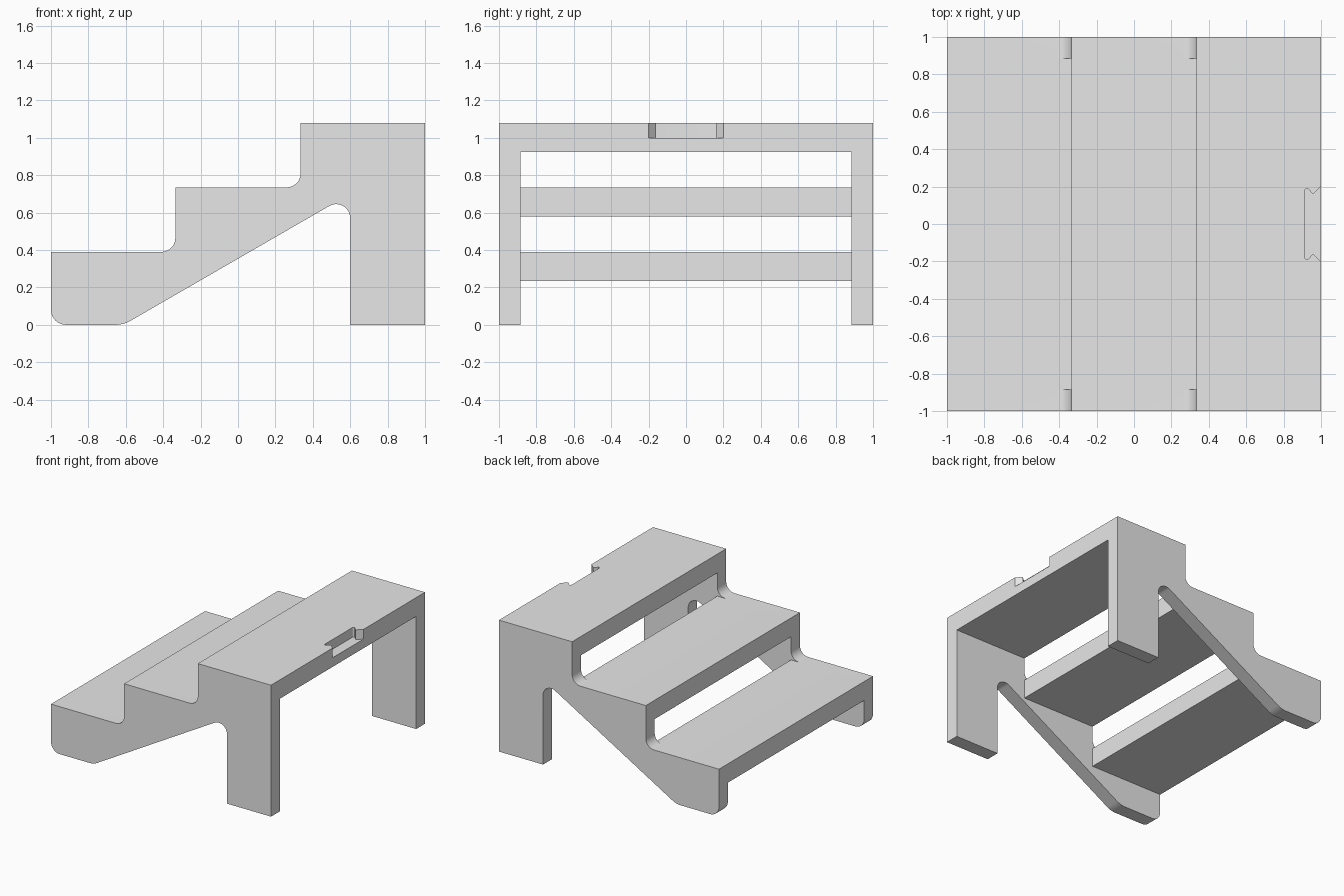
import bpy, bmesh, math
from mathutils import Vector

cube = bpy.data.objects.get("Cube")
if cube:
    bpy.data.objects.remove(cube, do_unlink=True)

grey = bpy.data.materials.new("plain_grey")
grey.use_nodes = True
grey.diffuse_color = (0.8, 0.8, 0.8, 1)
grey.node_tree.nodes["Principled BSDF"].inputs["Base Color"].default_value = (0.8, 0.8, 0.8, 1)


def rounded(corners, steps=10):
    """Outline from (a, b, radius) corners, each rounded with its radius."""
    pts = []
    n = len(corners)
    for i, (a, b, r) in enumerate(corners):
        p = Vector((a, b))
        if r == 0:
            pts.append(p)
            continue
        u = (Vector(corners[i - 1][:2]) - p).normalized()
        v = (Vector(corners[(i + 1) % n][:2]) - p).normalized()
        half = u.angle(v) / 2
        centre = p + (u + v).normalized() * (r / math.sin(half))
        start = p + u * (r / math.tan(half)) - centre
        end = p + v * (r / math.tan(half)) - centre
        sweep = math.pi - 2 * half
        for k in range(steps + 1):
            t = k / steps
            pts.append(centre + (start * math.sin((1 - t) * sweep)
                                 + end * math.sin(t * sweep)) / math.sin(sweep))
    return pts


def prism(name, outline, low, high, axis):
    """Extrude an outline along y (outline in x, z) or z (outline in x, y)."""
    bm = bmesh.new()
    place = (lambda p: (p.x, low, p.y)) if axis == "y" else (lambda p: (p.x, p.y, low))
    face = bm.faces.new([bm.verts.new(place(p)) for p in outline])
    grown = bmesh.ops.extrude_face_region(bm, geom=[face])
    move = Vector((0, high - low, 0)) if axis == "y" else Vector((0, 0, high - low))
    bmesh.ops.translate(bm, vec=move,
                        verts=[e for e in grown["geom"] if isinstance(e, bmesh.types.BMVert)])
    bmesh.ops.recalc_face_normals(bm, faces=bm.faces)
    mesh = bpy.data.meshes.new(name)
    bm.to_mesh(mesh)
    bm.free()
    mesh.materials.append(grey)
    obj = bpy.data.objects.new(name, mesh)
    bpy.context.collection.objects.link(obj)
    return obj


def combine(target, tool, operation):
    mod = target.modifiers.new("combine", "BOOLEAN")
    mod.operation = operation
    mod.solver = "EXACT"
    mod.object = tool
    bpy.context.view_layer.objects.active = target
    bpy.ops.object.modifier_apply(modifier=mod.name)
    bpy.data.objects.remove(tool, do_unlink=True)


STEP, INNER, THICK = 0.335, 0.885, 0.155
TOPS = (0.39, 0.735, 1.08)

# Side panels: stepped top edge, sloping underside and rear leg
panel = rounded([
    (-1, 0, 0.08), (-0.612, 0, 0.16), (0.6, 0.7, 0.075), (0.6, 0, 0), (1, 0, 0),
    (1, TOPS[2], 0), (STEP, TOPS[2], 0), (STEP, TOPS[1], 0.075),
    (-STEP, TOPS[1], 0), (-STEP, TOPS[0], 0.075), (-1, TOPS[0], 0)])
steps = prism("step_stool", panel, -1, -INNER, "y")
combine(steps, prism("left_panel", panel, INNER, 1, "y"), "UNION")

# Three treads joined to the panels
for x0, x1, top in zip((-1, -STEP, STEP), (-STEP, STEP, 1), TOPS):
    board = rounded([(x0, top - THICK, 0), (x1, top - THICK, 0), (x1, top, 0), (x0, top, 0)])
    combine(steps, prism("tread", board, -INNER, INNER, "y"), "UNION")

# Dovetail notch in the edge of the top tread
half = [(1.04, 0.24, 0), (0.957, 0.16, 0), (0.928, 0.19, 0.006), (0.914, 0.185, 0.01)]
notch = half + [(x, -y, r) for x, y, r in reversed(half)]
combine(steps, prism("notch_cutter", rounded(notch, 4), 1.0, 1.2, "z"), "DIFFERENCE")

# Smooth fillets, crisp edges
bpy.ops.object.select_all(action="DESELECT")
steps.select_set(True)
bpy.context.view_layer.objects.active = steps
bpy.ops.object.shade_smooth_by_angle(angle=math.radians(30))
